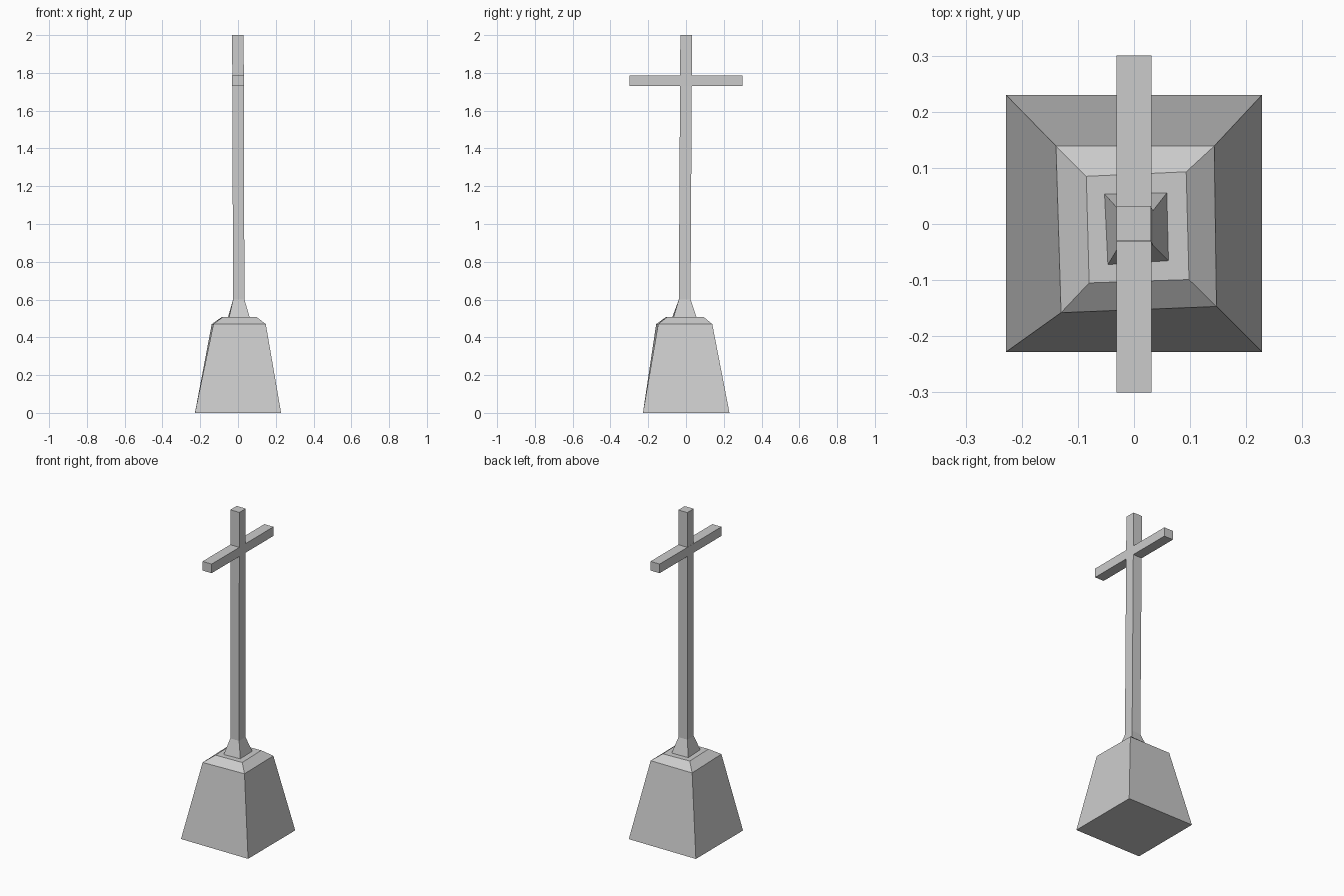
import bpy
import bmesh

cube = bpy.data.objects.get("Cube")
if cube:
    bpy.data.objects.remove(cube, do_unlink=True)

stone = bpy.data.materials.new("grey stone")
stone.use_nodes = True
GREY = (0.6, 0.6, 0.6, 1)
stone.diffuse_color = GREY
stone.node_tree.nodes["Principled BSDF"].inputs["Base Color"].default_value = GREY


def rect(x0, x1, y0, y1):
    return [(x0, y0), (x1, y0), (x1, y1), (x0, y1)]


def loft(name, sections):
    """Stack four-cornered sections (height, corners) into a closed solid."""
    bm = bmesh.new()
    rings = [[bm.verts.new((x, y, z)) for x, y in pts] for z, pts in sections]
    for low, high in zip(rings, rings[1:]):
        for i in range(4):
            j = (i + 1) % 4
            bm.faces.new((low[i], low[j], high[j], high[i]))
    bm.faces.new(rings[0][::-1])
    bm.faces.new(rings[-1])
    mesh = bpy.data.meshes.new(name)
    bm.to_mesh(mesh)
    bm.free()
    mesh.materials.append(stone)
    obj = bpy.data.objects.new(name, mesh)
    bpy.context.collection.objects.link(obj)
    return obj


# Tapered plinth with a bevelled, slightly uneven shoulder
loft("plinth", [
    (0, rect(-0.228, 0.228, -0.228, 0.23)),
    (0.47, [(-0.13, -0.158), (0.147, -0.147), (0.143, 0.139), (-0.139, 0.139)]),
    (0.508, [(-0.08, -0.105), (0.098, -0.099), (0.093, 0.093), (-0.085, 0.085)]),
])

# Post with a flared foot
loft("post", [
    (0.506, [(-0.047, -0.073), (0.062, -0.066), (0.059, 0.056), (-0.053, 0.054)]),
    (0.6, rect(-0.026, 0.034, -0.038, 0.024)),
    (2, rect(-0.031, 0.03, -0.03, 0.032)),
])

# Crossbar running front to back
loft("crossbar", [
    (1.73, rect(-0.031, 0.031, -0.3, 0.3)),
    (1.786, rect(-0.031, 0.031, -0.3, 0.3)),
])
